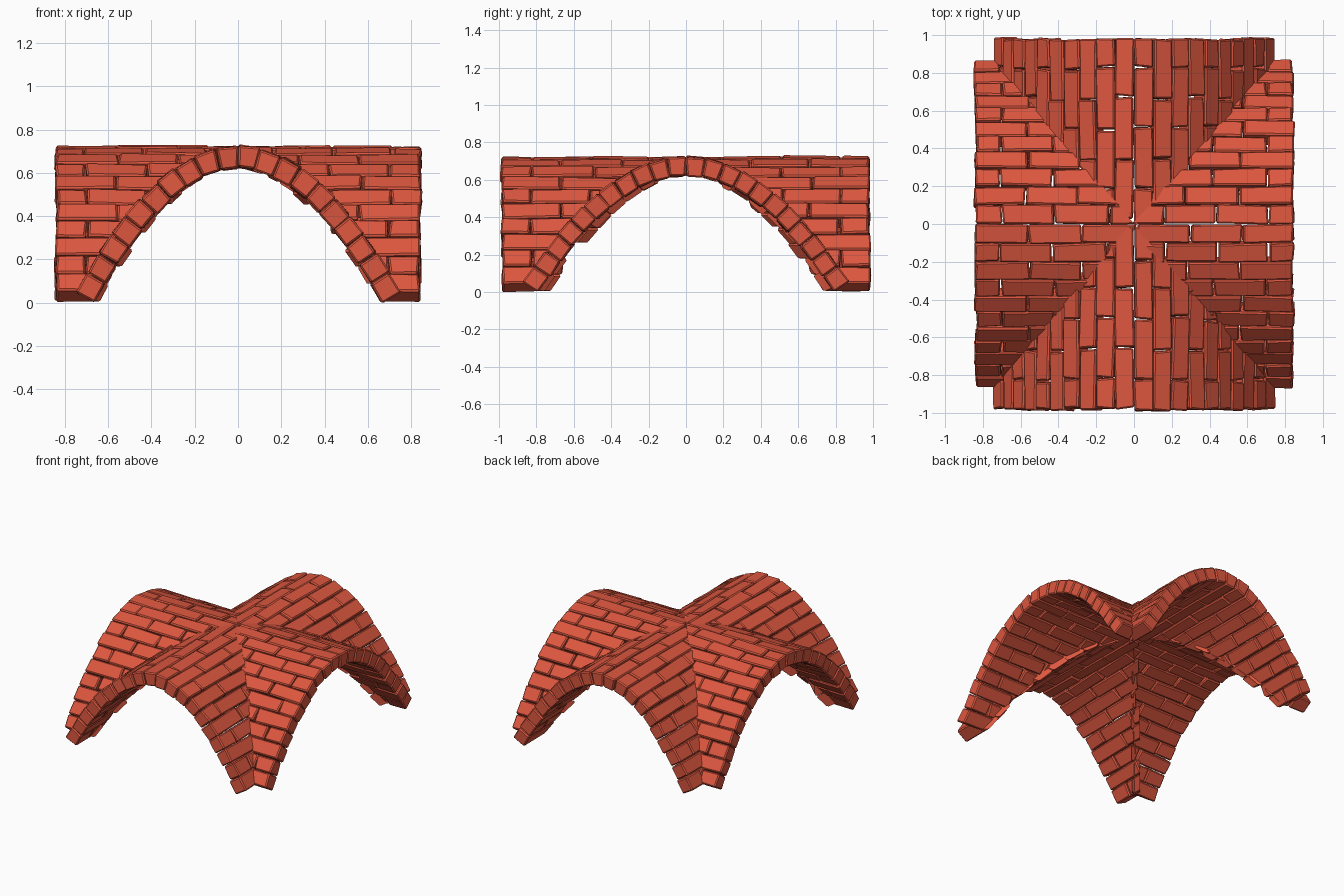
import bpy, bmesh, random
from math import sqrt
from mathutils import Vector, Matrix, Euler

if "Cube" in bpy.data.objects:
    bpy.data.objects.remove(bpy.data.objects["Cube"])

random.seed(7)
CROWN, THICK = 0.715, 0.10
mat = bpy.data.materials.new("red_brick")
mat.diffuse_color = (0.72, 0.095, 0.05, 1)
mat.use_nodes = True
mat.node_tree.nodes["Principled BSDF"].inputs["Base Color"].default_value = mat.diffuse_color


def row_edges(k, span, rows):
    """Outer parabola points at equal arc spacing, from crown to springing."""
    n = 600
    us = [span * i / n for i in range(n + 1)]
    arc = [0.0]
    for a, b in zip(us, us[1:]):
        arc.append(arc[-1] + (b - a) * sqrt(1 + (k * (a + b)) ** 2))
    out, j = [], 0
    for r in range(rows + 1):
        while j < n and arc[j] < arc[-1] * r / rows - 1e-9:
            j += 1
        out.append(us[j])
    return out


def curve_point(u, k, depth):
    nrm = Vector((2 * k * u, 1)).normalized()
    return u - nrm.x * depth, CROWN - k * u * u - nrm.y * depth


def make_brick(k, u0, u1, v0, v1):
    """Tapered, slightly crooked voussoir with chamfered edges."""
    bm = bmesh.new()
    j = lambda a: random.uniform(-a, a)
    du, lift = (u1 - u0) * 0.015, j(0.004)
    verts = []
    for depth in (lift, THICK + lift):
        for u, v in ((u0 + du, v0), (u1 - du, v0), (u1 - du, v1), (u0 + du, v1)):
            x, z = curve_point(u, k, depth)
            verts.append(bm.verts.new((x + j(.004), v + j(.007), z + j(.003))))
    for f in ((0, 1, 2, 3), (7, 6, 5, 4), (0, 4, 5, 1),
              (1, 5, 6, 2), (2, 6, 7, 3), (3, 7, 4, 0)):
        bm.faces.new([verts[i] for i in f])
    c = sum((v.co for v in verts), Vector()) / 8
    rot = Euler((j(.02), j(.03), j(.025))).to_matrix()
    bmesh.ops.rotate(bm, cent=c, matrix=rot, verts=bm.verts[:])
    bmesh.ops.recalc_face_normals(bm, faces=bm.faces[:])
    bmesh.ops.bevel(bm, geom=bm.edges[:], offset=0.008, segments=1,
                    affect='EDGES', profile=0.5)
    return bm


def clip(bm, side, c, slack):
    """Cut the brick off beyond the diagonal groin plane."""
    nrm = Vector((side, -c, 0))
    res = bmesh.ops.bisect_plane(bm, geom=bm.verts[:] + bm.edges[:] + bm.faces[:],
                                 plane_co=Vector((side * slack, 0, 0)),
                                 plane_no=nrm.normalized(), clear_outer=True)
    edges = [e for e in res['geom_cut'] if isinstance(e, bmesh.types.BMEdge)]
    if edges and bm.faces:
        bmesh.ops.holes_fill(bm, edges=edges, sides=0)


def vault(name, k, span, rows, half_len, length, c, swap):
    """One barrel vault, trimmed to its two wedges of the groin vault."""
    total = bmesh.new()
    us = row_edges(k, span, rows)
    for end in (-1, 1):
        for r in range(-rows, rows):
            u0, u1 = [us[i] if i >= 0 else -us[-i] for i in (r, r + 1)]
            near = min(abs(u0), abs(u1))
            v1 = half_len + random.uniform(-.008, .006)
            step = length if r % 2 else length / 2
            while v1 > near / c - 0.02 and v1 > 0:
                v0 = v1 - step * random.uniform(.96, 1.04)
                bm = make_brick(k, u0, u1, v0 + .003, v1 - .003)
                full = bm.calc_volume()
                slack = random.uniform(.0, .045)
                for side in (-1, 1):
                    if bm.faces:
                        clip(bm, side, c, slack)
                if bm.faces and abs(bm.calc_volume()) > 0.07 * abs(full):
                    if end < 0:
                        bm.transform(Matrix.Diagonal((1, -1, 1, 1)))
                    tmp = bpy.data.meshes.new("tmp")
                    bm.to_mesh(tmp)
                    total.from_mesh(tmp)
                    bpy.data.meshes.remove(tmp)
                bm.free()
                v1, step = v0, length
    if swap:
        total.transform(Matrix(((0, 1, 0, 0), (1, 0, 0, 0), (0, 0, 1, 0), (0, 0, 0, 1))))
    bmesh.ops.recalc_face_normals(total, faces=total.faces[:])
    me = bpy.data.meshes.new(name)
    total.to_mesh(me)
    total.free()
    me.materials.append(mat)
    ob = bpy.data.objects.new(name, me)
    bpy.context.collection.objects.link(ob)
    return ob


# Two crossing brick barrels sharing one crown height
G = 0.859
parts = [vault("long_vault_bricks", 1.2, 0.75, 10, 0.985, 0.32, G, False),
         vault("cross_vault_bricks", 0.885, 0.87, 11, 0.845, 0.28, 1 / G, True)]

# Stand the vault on the ground
low = min(v.co.z for o in parts for v in o.data.vertices)
for o in parts:
    o.data.transform(Matrix.Translation((0, 0, -low)))
